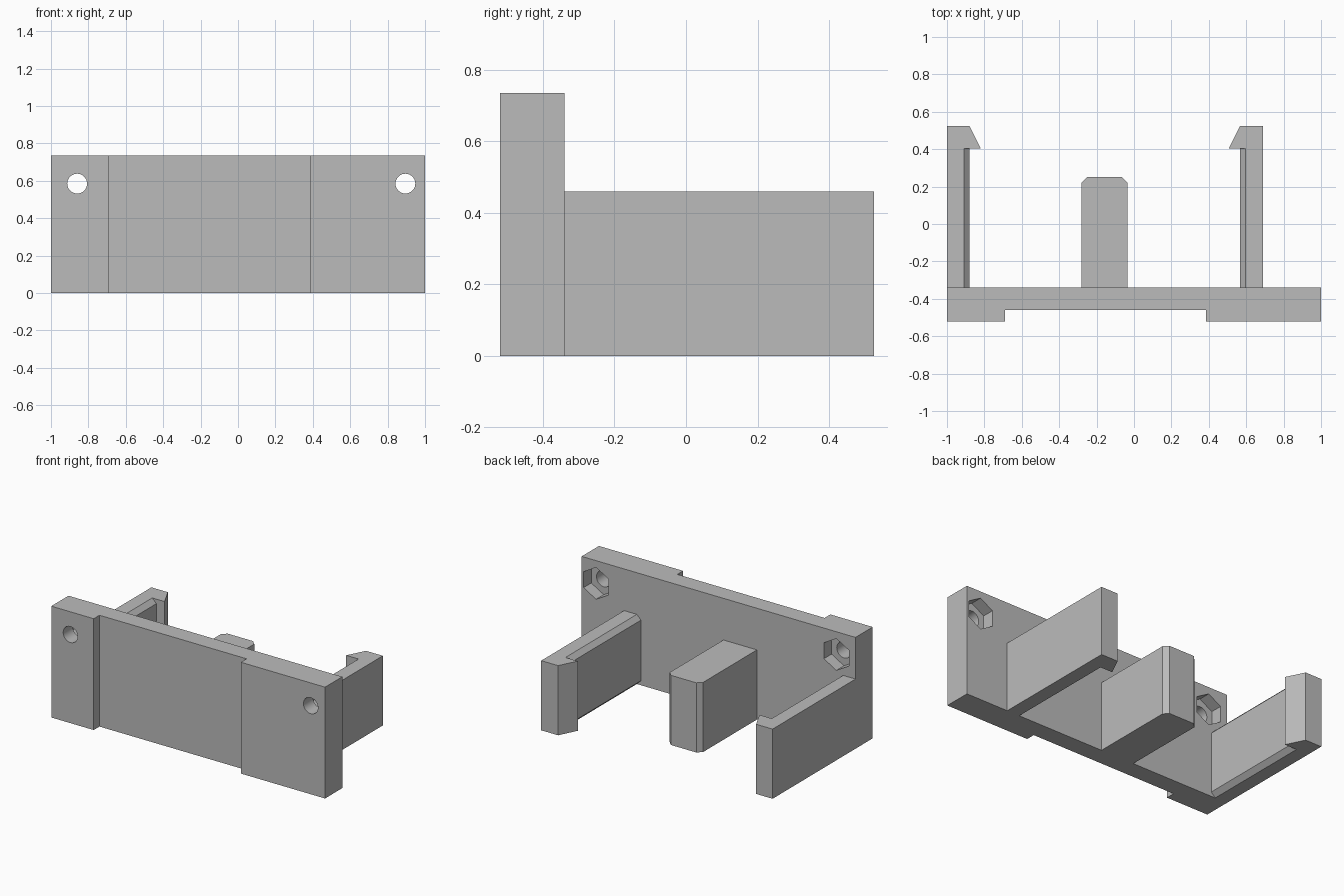
import bpy, bmesh, math
from mathutils import Matrix, Vector

cube = bpy.data.objects.get("Cube")
if cube:
    bpy.data.objects.remove(cube, do_unlink=True)

grey = bpy.data.materials.new("plain grey")
grey.use_nodes = True
colour = (0.5, 0.5, 0.5, 1)
grey.diffuse_color = colour
grey.node_tree.nodes["Principled BSDF"].inputs["Base Color"].default_value = colour

PLATE_H, ARM_H = 0.735, 0.46
FRONT, BACK, HOOK_Y, END = -0.52, -0.34, 0.405, 0.525


def finish(name, bm):
    bmesh.ops.recalc_face_normals(bm, faces=bm.faces)
    mesh = bpy.data.meshes.new(name)
    bm.to_mesh(mesh)
    bm.free()
    mesh.materials.append(grey)
    obj = bpy.data.objects.new(name, mesh)
    bpy.context.collection.objects.link(obj)
    return obj


def extrude(name, points, offset):
    """Solid made by pushing a flat outline along an offset."""
    bm = bmesh.new()
    face = bm.faces.new([bm.verts.new(p) for p in points])
    top = bmesh.ops.extrude_face_region(bm, geom=[face])["geom"]
    verts = [v for v in top if isinstance(v, bmesh.types.BMVert)]
    bmesh.ops.translate(bm, verts=verts, vec=Vector(offset))
    return finish(name, bm)


def plan(name, outline, height):
    return extrude(name, [(x, y, 0) for x, y in outline], (0, 0, height))


def drill(target, sides, radius, x, z, y0, y1):
    """Cut a round or six-sided hole along y."""
    bm = bmesh.new()
    bmesh.ops.create_cone(bm, cap_ends=True, segments=sides, radius1=radius,
                          radius2=radius, depth=y1 - y0,
                          matrix=Matrix.Translation((x, (y0 + y1) / 2, z))
                          @ Matrix.Rotation(math.pi / 2, 4, "X"))
    cutter = finish("hole_cutter", bm)
    cutter.hide_render = True
    mod = target.modifiers.new("hole", "BOOLEAN")
    mod.object, mod.operation, mod.solver = cutter, "DIFFERENCE", "EXACT"
    bpy.context.view_layer.objects.active = target
    bpy.ops.object.modifier_apply(modifier=mod.name)
    bpy.data.objects.remove(cutter, do_unlink=True)


# Mounting plate with a shallow front recess between two pads
plate = plan("mounting_plate", [(-1, FRONT), (-0.69, FRONT), (-0.69, -0.46),
                                (0.385, -0.46), (0.385, FRONT), (1, FRONT),
                                (1, BACK), (-1, BACK)], PLATE_H)

# Screw holes with hexagonal nut pockets at the back
for x in (-0.86, 0.895):
    drill(plate, 32, 0.053, x, 0.585, FRONT - 0.1, BACK + 0.1)
    drill(plate, 6, 0.105, x, 0.585, BACK - 0.08, BACK + 0.1)

# Centre post with bevelled rear corners
c, l, r, tip = 0.03, -0.28, -0.035, 0.25
plan("centre_post", [(l, BACK), (r, BACK), (r, tip - c), (r - c, tip),
                     (l + c, tip), (l, tip - c)], ARM_H)

# Clip arms: inner long edges are bevelled, hooks point inward
for side, outer, inner, s in (("right", -1, -0.88, 1), ("left", 0.69, 0.567, -1)):
    section = [(outer, 0), (inner - s * c, 0), (inner, c), (inner, ARM_H - c),
               (inner - s * c, ARM_H), (outer, ARM_H)]
    extrude(side + "_clip_arm", [(x, BACK, z) for x, z in section],
            (0, HOOK_Y - BACK, 0))
    plan(side + "_clip_hook", [(outer, HOOK_Y), (inner + s * 0.06, HOOK_Y),
                               (inner, END), (outer, END)], ARM_H)

# Smooth the hole walls only
bpy.ops.object.select_all(action="DESELECT")
plate.select_set(True)
bpy.context.view_layer.objects.active = plate
bpy.ops.object.shade_smooth_by_angle(angle=math.radians(30))
